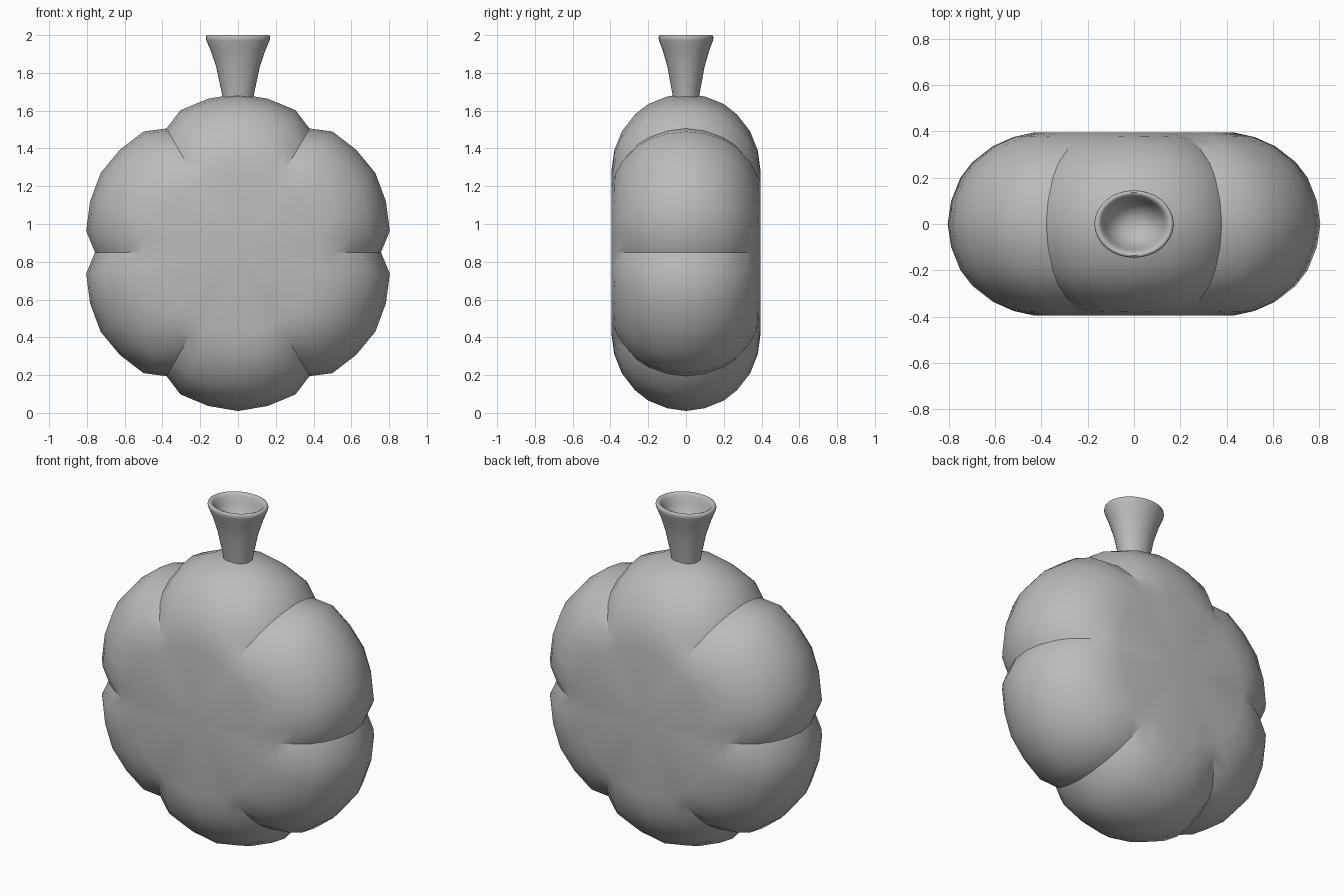
import bpy, bmesh, math

cube = bpy.data.objects.get("Cube")
if cube:
    bpy.data.objects.remove(cube, do_unlink=True)

GREY = (0.5, 0.5, 0.5, 1.0)
grey = bpy.data.materials.new("plain_grey")
grey.use_nodes = True
grey.diffuse_color = GREY
grey.node_tree.nodes["Principled BSDF"].inputs["Base Color"].default_value = GREY


def loft(name, rings, cap_angle=32):
    """Skin a list of closed rings and cap both ends with a fan."""
    bm = bmesh.new()
    loops = [[bm.verts.new(p) for p in ring] for ring in rings]
    n = len(loops[0])
    for a, b in zip(loops, loops[1:]):
        for i in range(n):
            j = (i + 1) % n
            bm.faces.new((a[i], a[j], b[j], b[i]))
    for loop in (loops[0], loops[-1]):
        bmesh.ops.poke(bm, faces=[bm.faces.new(loop)])
    bmesh.ops.recalc_face_normals(bm, faces=bm.faces)
    mesh = bpy.data.meshes.new(name)
    bm.to_mesh(mesh)
    bm.free()
    mesh.materials.append(grey)
    obj = bpy.data.objects.new(name, mesh)
    bpy.context.collection.objects.link(obj)
    bpy.ops.object.select_all(action="DESELECT")
    obj.select_set(True)
    bpy.context.view_layer.objects.active = obj
    bpy.ops.object.shade_smooth_by_angle(angle=math.radians(cap_angle))
    return obj


# Lobed body: blend between crest and groove cross-sections (radius, depth)
CENTRE_Z = 0.85
crest = [(0.84, 0), (0.825, 0.1), (0.785, 0.2), (0.73, 0.27),
         (0.64, 0.34), (0.54, 0.38), (0.43, 0.395)]
groove = [(0.757, 0), (0.742, 0.1), (0.70, 0.2), (0.655, 0.26),
          (0.57, 0.325), (0.50, 0.365), (0.43, 0.395)]
# Offset from the crest in degrees, and how much of the crest shape remains
swell = [(-30, 0), (-22, 0.66), (-11, 0.86), (0, 1), (11, 0.86), (22, 0.66)]


def body_ring(c, g, side):
    ring = []
    for lobe in range(6):
        for offset, f in swell:
            a = math.radians(30 + 60 * lobe + offset)
            r = g[0] + (c[0] - g[0]) * f
            y = g[1] + (c[1] - g[1]) * f
            ring.append((r * math.cos(a), side * y, CENTRE_Z + r * math.sin(a)))
    return ring


pairs = list(zip(crest, groove))
rings = [body_ring(c, g, -1) for c, g in reversed(pairs)]
rings += [body_ring(c, g, 1) for c, g in pairs[1:]]
loft("lobed_body", rings)

# Flared oval neck with a rolled lip and a hollow mouth (radius, height)
neck = [(0.078, 1.65), (0.085, 1.69), (0.115, 1.83), (0.145, 1.92),
        (0.167, 1.97), (0.171, 1.985), (0.168, 1.996), (0.16, 2.0),
        (0.15, 1.997), (0.14, 1.985), (0.128, 1.95), (0.105, 1.9),
        (0.07, 1.865), (0.03, 1.85)]
SIDES = 32
neck_rings = []
for r, z in neck:
    turn = [2 * math.pi * i / SIDES for i in range(SIDES)]
    neck_rings.append([(r * math.cos(t), 0.85 * r * math.sin(t), z) for t in turn])
loft("flared_neck", neck_rings, 50)
